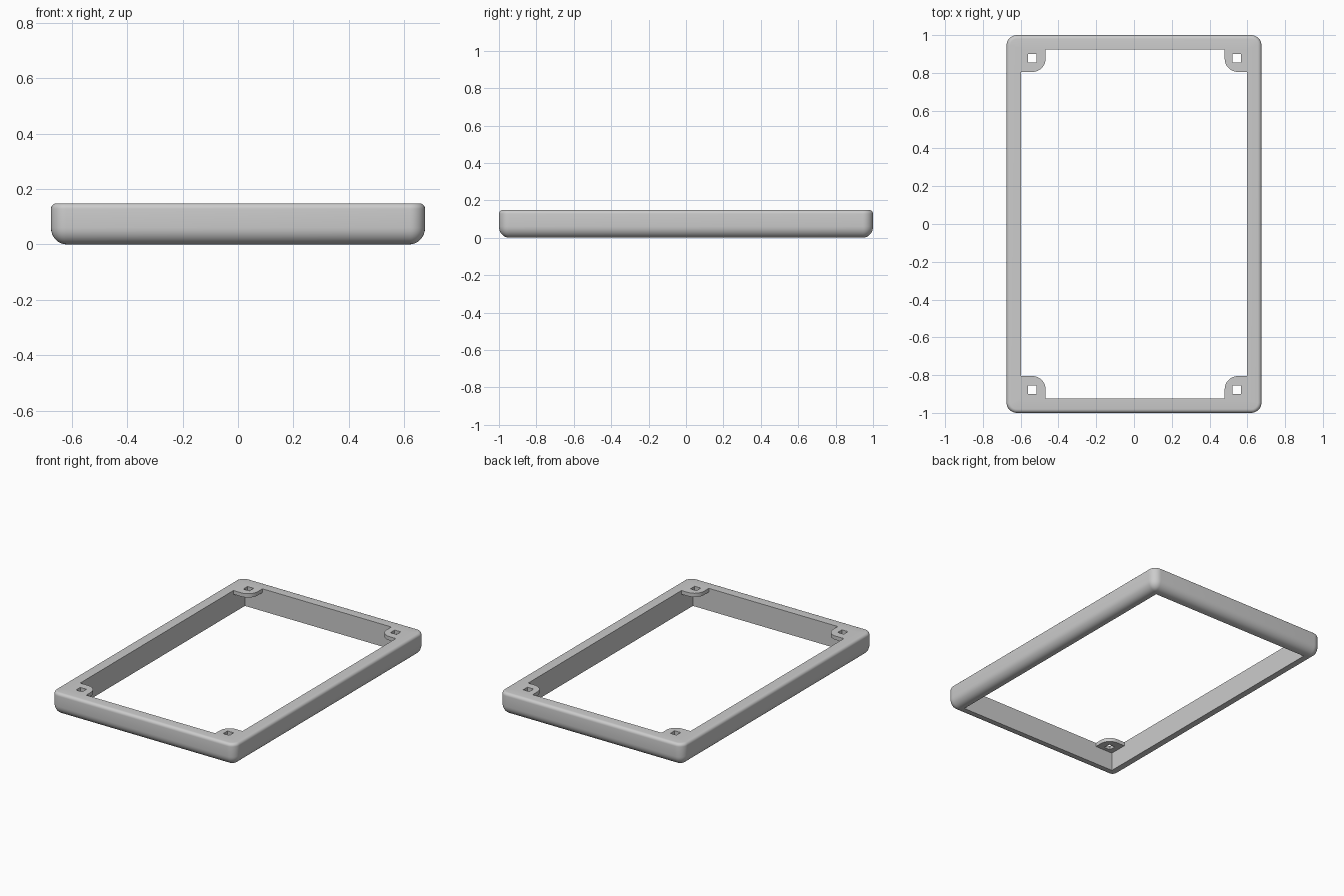
import bpy, bmesh
from math import sin, cos, pi

if "Cube" in bpy.data.objects:
    bpy.data.objects.remove(bpy.data.objects["Cube"])

H = 0.148                 # frame height
OX, OY = 0.675, 1.0       # outer half sizes
IX, IY = 0.597, 0.925     # inner half sizes
N = 8                     # segments per rounded corner


def rounded_ring(inset, r):
    """Rounded rectangle outline, N+1 points per corner, counter-clockwise."""
    pts = []
    for k, (sx, sy) in enumerate([(1, 1), (-1, 1), (-1, -1), (1, -1)]):
        cx, cy = sx * (OX - inset - r), sy * (OY - inset - r)
        for i in range(N + 1):
            a = (k + i / N) * pi / 2
            pts.append((cx + r * cos(a), cy + r * sin(a)))
    return pts


# Outer profile as (inset, z): large round at the bottom, small at the top
RB, RT = 0.055, 0.02
profile = [(RB * (1 - sin(t * pi / 16)), RB * 1.1 * (1 - cos(t * pi / 16))) for t in range(9)]
profile += [(RT * (1 - cos(t * pi / 10)), H - RT * (1 - sin(t * pi / 10))) for t in range(6)]

# Frame: outer shell lofted from rings, sharp rectangular opening
bm = bmesh.new()
rings = []
for inset, z in profile:
    outline = rounded_ring(inset, max(0.055 - inset, 0.004))
    rings.append([bm.verts.new((x, y, z)) for x, y in outline])
M = len(rings[0])
for a, b in zip(rings, rings[1:]):
    for i in range(M):
        j = (i + 1) % M
        bm.faces.new((a[i], a[j], b[j], b[i]))

corners = [(IX, IY), (-IX, IY), (-IX, -IY), (IX, -IY)]
low = [bm.verts.new((x, y, 0)) for x, y in corners]
top = [bm.verts.new((x, y, H)) for x, y in corners]
for k in range(4):
    n = (k + 1) % 4
    bm.faces.new((low[k], low[n], top[n], top[k]))
    for inner, ring in ((low, rings[0]), (top, rings[-1])):
        s = k * (N + 1)
        for i in range(s, s + N):
            bm.faces.new((inner[k], ring[i], ring[i + 1]))
        bm.faces.new((inner[k], ring[s + N], ring[(s + N + 1) % M], inner[n]))
bmesh.ops.recalc_face_normals(bm, faces=bm.faces)
mesh = bpy.data.meshes.new("frame")
bm.to_mesh(mesh)
bm.free()
frame = bpy.data.objects.new("frame", mesh)
bpy.context.collection.objects.link(frame)


def finish(obj, angle):
    bpy.ops.object.select_all(action='DESELECT')
    obj.select_set(True)
    bpy.context.view_layer.objects.active = obj
    if obj.type == 'CURVE':
        bpy.ops.object.convert(target='MESH')
    bpy.ops.object.shade_smooth_by_angle(angle=angle)


finish(frame, 0.6)

# Corner tabs: thin plates with a rounded free corner and a square hole
T = 0.025
R = 0.07
for sx in (-1, 1):
    for sy in (-1, 1):
        ex, ey = sx * 0.474 + 0.006, sy * 0.805
        hx, hy, h = sx * 0.541 + 0.003, sy * 0.878, 0.0225
        outline = [(sx * IX, sy * IY), (sx * IX, ey)]
        for i in range(N + 1):
            a = i / N * pi / 2
            outline.append((ex + sx * R * (1 - sin(a)), ey + sy * R * (1 - cos(a))))
        outline.append((ex, sy * IY))
        hole = [(hx - h, hy - h), (hx + h, hy - h), (hx + h, hy + h), (hx - h, hy + h)]
        name = ("back" if sy > 0 else "front") + ("_right" if sx > 0 else "_left") + "_tab"
        cu = bpy.data.curves.new(name, 'CURVE')
        cu.dimensions = '2D'
        cu.fill_mode = 'BOTH'
        cu.extrude = T / 2
        for pts in (outline, hole):
            sp = cu.splines.new('POLY')
            sp.points.add(len(pts) - 1)
            for p, (x, y) in zip(sp.points, pts):
                p.co = (x, y, 0, 1)
            sp.use_cyclic_u = True
        tab = bpy.data.objects.new(name, cu)
        tab.location.z = H - T / 2
        bpy.context.collection.objects.link(tab)
        finish(tab, 0.6)
